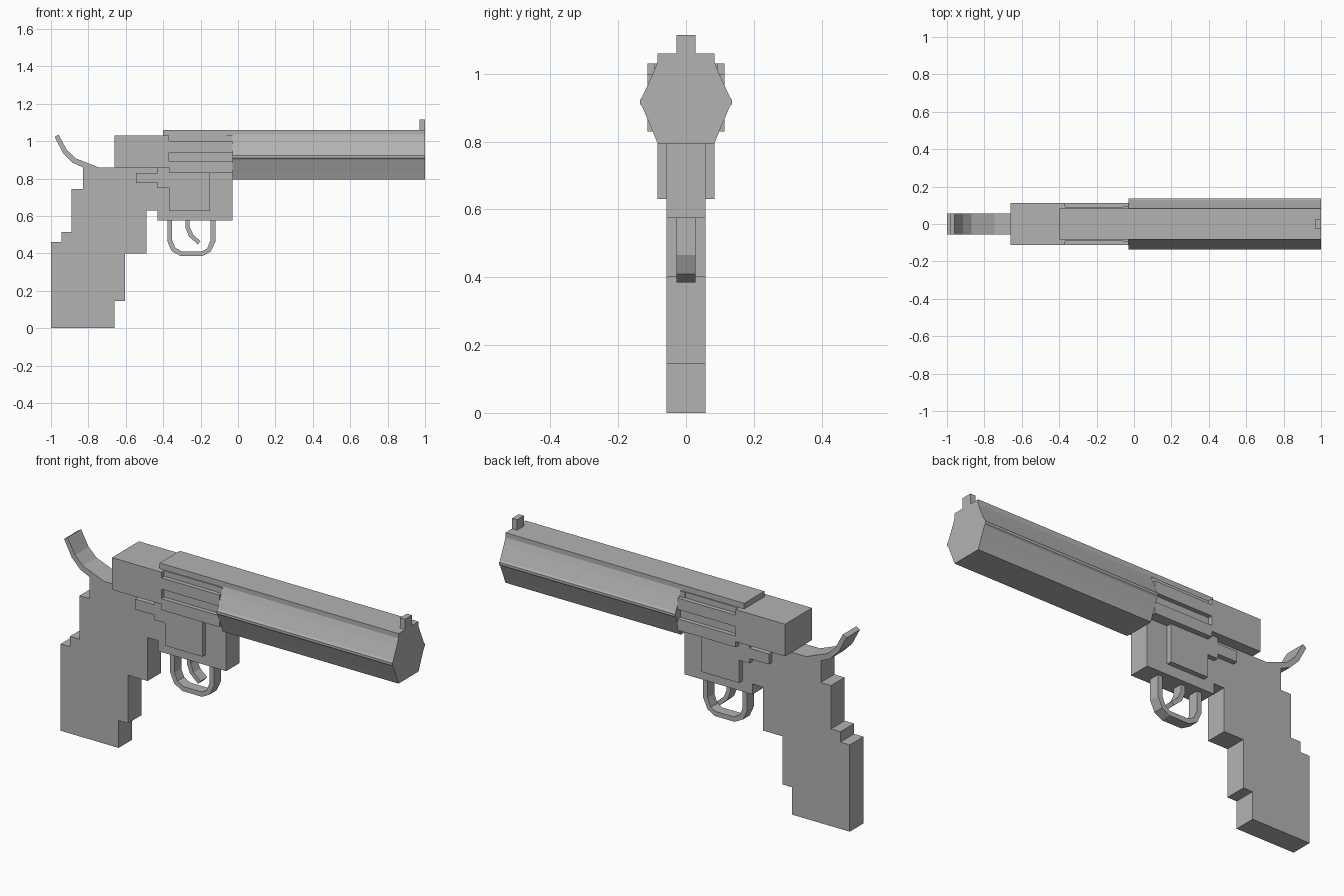
import bpy, bmesh

cube = bpy.data.objects.get("Cube")
if cube:
    bpy.data.objects.remove(cube)

# One plain steel grey
steel = bpy.data.materials.new("steel_grey")
steel.use_nodes = True
grey = (0.45, 0.45, 0.45, 1)
steel.diffuse_color = grey
steel.node_tree.nodes["Principled BSDF"].inputs["Base Color"].default_value = grey


def prism(name, ring, depth):
    """Extrude a closed ring of 3D points along the depth vector."""
    bm = bmesh.new()
    face = bm.faces.new([bm.verts.new(p) for p in ring])
    moved = bmesh.ops.extrude_face_region(bm, geom=[face], use_keep_orig=True)["geom"]
    bmesh.ops.translate(bm, verts=[v for v in moved if isinstance(v, bmesh.types.BMVert)], vec=depth)
    bmesh.ops.recalc_face_normals(bm, faces=bm.faces)
    mesh = bpy.data.meshes.new(name)
    bm.to_mesh(mesh)
    bm.free()
    mesh.materials.append(steel)
    obj = bpy.data.objects.new(name, mesh)
    bpy.context.collection.objects.link(obj)
    return obj


def side_profile(name, points, half):
    """Outline in x and z, given an even thickness across y."""
    return prism(name, [(x, -half, z) for x, z in points], (0, 2 * half, 0))


def block(name, x0, x1, z0, z1, half):
    return side_profile(name, [(x0, z0), (x1, z0), (x1, z1), (x0, z1)], half)


FRAME, PLATE, BODY, THIN = 0.057, 0.084, 0.113, 0.028

# Stepped grip
side_profile("grip", [
    (-1, 0), (-.66, 0), (-.66, .145), (-.605, .145), (-.605, .4), (-.49, .4),
    (-.49, .63), (-.43, .63), (-.43, .86), (-.83, .86), (-.83, .745),
    (-.89, .745), (-.89, .515), (-.945, .515), (-.945, .46), (-1, .46)], FRAME)

# Curved hammer
side_profile("hammer", [
    (-.74, .858), (-.826, .858), (-.885, .885), (-.935, .936), (-.98, 1.022),
    (-.96, 1.035), (-.915, .953), (-.868, .908)], FRAME)

# Frame and receiver
block("frame", -.43, -.03, .575, .9, FRAME)
block("rear_receiver", -.66, -.37, .86, 1.03, BODY)
block("receiver_core", -.37, -.03, .83, 1.03, .09)
block("receiver_upper_bar", -.37, -.03, .94, 1.0, BODY)
block("receiver_lower_bar", -.37, -.03, .83, .89, BODY)
block("receiver_front_post", -.06, -.03, 1.0, 1.03, BODY - .02)

# Raised side plate and latch
block("side_plate", -.37, -.15, .63, .83, PLATE)
block("latch_base", -.43, -.37, .75, .86, PLATE)
block("latch", -.545, -.43, .775, .83, PLATE)

# Faceted barrel with a narrow ridge on each side
half_section = [(.084, .795), (.098, .83), (.129, .903), (.136, .91),
                (.136, .923), (.129, .932), (.098, 1.0), (.084, 1.035)]
section = half_section + [(-y, z) for y, z in reversed(half_section)]
prism("barrel", [(-.03, y, z) for y, z in section], (1.03, 0, 0))

# Top rib and front sight
block("top_rib", -.4, 1, 1.03, 1.06, PLATE)
block("front_sight", .97, 1, 1.06, 1.115, THIN)

# Trigger guard
outer = [(-.378, .58), (-.378, .465), (-.355, .412), (-.305, .385),
         (-.19, .385), (-.145, .41), (-.12, .465), (-.12, .58)]
inner = [(-.147, .58), (-.147, .47), (-.165, .425), (-.195, .41),
         (-.3, .41), (-.335, .43), (-.352, .47), (-.352, .58)]
side_profile("trigger_guard", outer + inner, THIN)

# Trigger
side_profile("trigger", [
    (-.28, .58), (-.28, .535), (-.262, .49), (-.215, .448),
    (-.2, .465), (-.24, .5), (-.258, .54), (-.258, .58)], THIN)
